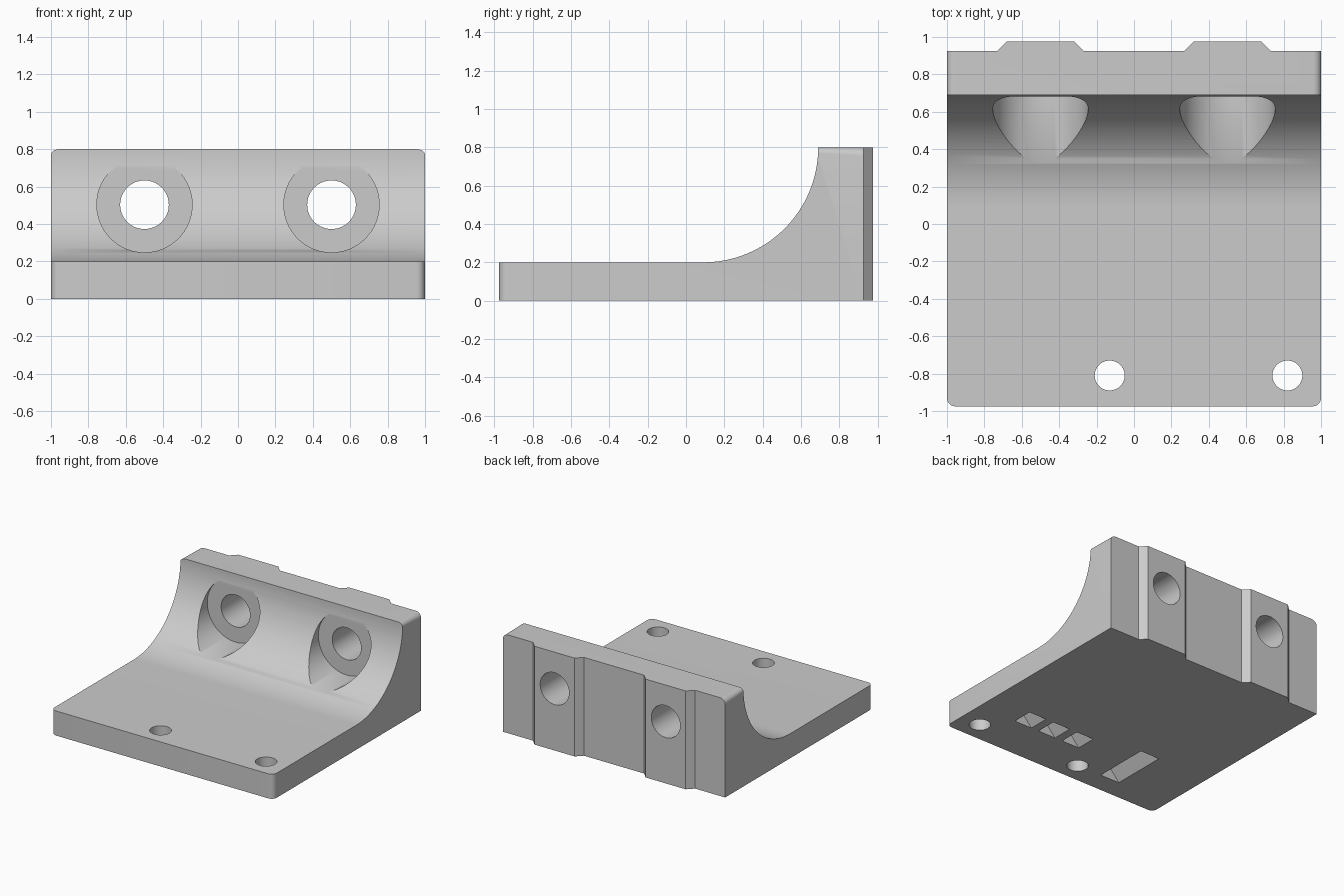
import bpy, bmesh
from math import sin, cos, pi, radians
from mathutils import Vector

if "Cube" in bpy.data.objects:
    bpy.data.objects.remove(bpy.data.objects["Cube"])

grey = bpy.data.materials.new("plain_grey")
grey.use_nodes = True
grey.diffuse_color = (0.6, 0.6, 0.6, 1)
grey.node_tree.nodes["Principled BSDF"].inputs["Base Color"].default_value = (0.6, 0.6, 0.6, 1)

FRONT, WALL_BACK, RAIL_BACK = -0.975, 0.925, 0.975
BASE_TOP, TOP, RADIUS = 0.2, 0.8, 0.6
ARC_Y = 0.09


def prism(name, points, direction, round_edge=None):
    """Sweep a closed outline along a direction, optionally rounding chosen edges."""
    bm = bmesh.new()
    face = bm.faces.new([bm.verts.new(p) for p in points])
    swept = bmesh.ops.extrude_face_region(bm, geom=[face])["geom"]
    bmesh.ops.translate(bm, vec=Vector(direction),
                        verts=[g for g in swept if isinstance(g, bmesh.types.BMVert)])
    bmesh.ops.recalc_face_normals(bm, faces=bm.faces)
    if round_edge:
        edges = [e for e in bm.edges if round_edge(e.verts[0].co, e.verts[1].co)]
        bmesh.ops.bevel(bm, geom=edges, offset=0.045, segments=6,
                        profile=0.5, affect='EDGES')
    mesh = bpy.data.meshes.new(name)
    bm.to_mesh(mesh)
    bm.free()
    obj = bpy.data.objects.new(name, mesh)
    bpy.context.collection.objects.link(obj)
    mesh.materials.append(grey)
    return obj


def circle(centre, radius, u, v, count=64):
    c, u, v = Vector(centre), Vector(u), Vector(v)
    return [c + radius * (cos(2 * pi * i / count) * u + sin(2 * pi * i / count) * v)
            for i in range(count)]


def combine(target, other, operation):
    """Apply a boolean and discard the helper."""
    mod = target.modifiers.new(operation.lower(), 'BOOLEAN')
    mod.operation, mod.solver, mod.object = operation, 'EXACT', other
    bpy.context.view_layer.objects.active = target
    bpy.ops.object.modifier_apply(modifier=mod.name)
    bpy.data.objects.remove(other)


def y_cutter(x, radius, start, end):
    outline = circle((x, start, 0.503), radius, (1, 0, 0), (0, 0, 1))
    return prism("bore_cutter", outline, (0, end - start, 0))


def groove_cutter(x, width, front, back, depth):
    outline = [(x - width / 2, front, 0), (x + width / 2, front, 0), (x, front, depth)]
    # the outline reaches below the base so the cut is clean
    outline[:2] = [(x - width * 0.6, front, -0.2 * depth), (x + width * 0.6, front, -0.2 * depth)]
    return prism("groove_cutter", outline, (0, back - front, 0))


def rounded(a, b):
    front_corner = a.y < FRONT + 0.01 and b.y < FRONT + 0.01 and abs(a.z - b.z) > 0.1
    top_corner = a.z > TOP - 0.01 and b.z > TOP - 0.01 and abs(a.y - b.y) > 0.1
    return front_corner or top_corner


# Base plate and back wall in one profile, joined by a concave quarter arc
steps = 32
arc = [(-1, ARC_Y + RADIUS * cos(i * pi / 2 / steps), TOP - RADIUS * sin(i * pi / 2 / steps))
       for i in range(steps + 1)]
profile = [(-1, FRONT, 0), (-1, WALL_BACK, 0), (-1, WALL_BACK, TOP)] + arc + [(-1, FRONT, BASE_TOP)]
bracket = prism("bracket", profile, (2, 0, 0), rounded)

for x in (-0.5, 0.5):
    # Tapered locating rail on the back
    rail = [(x - 0.23, WALL_BACK, 0), (x + 0.23, WALL_BACK, 0),
            (x + 0.18, RAIL_BACK, 0), (x - 0.18, RAIL_BACK, 0)]
    rail = [(x - 0.23, WALL_BACK - 0.05, 0), (x + 0.23, WALL_BACK - 0.05, 0)] + rail[1:] + rail[:1]
    combine(bracket, prism("rail", rail, (0, 0, TOP)), 'UNION')
    # Counterbored bolt hole
    combine(bracket, y_cutter(x, 0.255, 0, 0.683), 'DIFFERENCE')
    combine(bracket, y_cutter(x, 0.13, 0.5, 1.1), 'DIFFERENCE')

# Screw holes in the base plate
for x in (-0.13, 0.82):
    hole = prism("screw_cutter", circle((x, -0.81, -0.1), 0.08, (1, 0, 0), (0, 1, 0)), (0, 0, 0.5))
    combine(bracket, hole, 'DIFFERENCE')

# V grooves under the base: three short, one long
for x in (0.115, 0.345, 0.575):
    combine(bracket, groove_cutter(x, 0.16, -0.6, -0.43, 0.09), 'DIFFERENCE')
combine(bracket, groove_cutter(-0.44, 0.175, -0.805, -0.34, 0.1), 'DIFFERENCE')

bpy.ops.object.select_all(action='DESELECT')
bracket.select_set(True)
bpy.context.view_layer.objects.active = bracket
bpy.ops.object.shade_smooth_by_angle(angle=radians(30))
